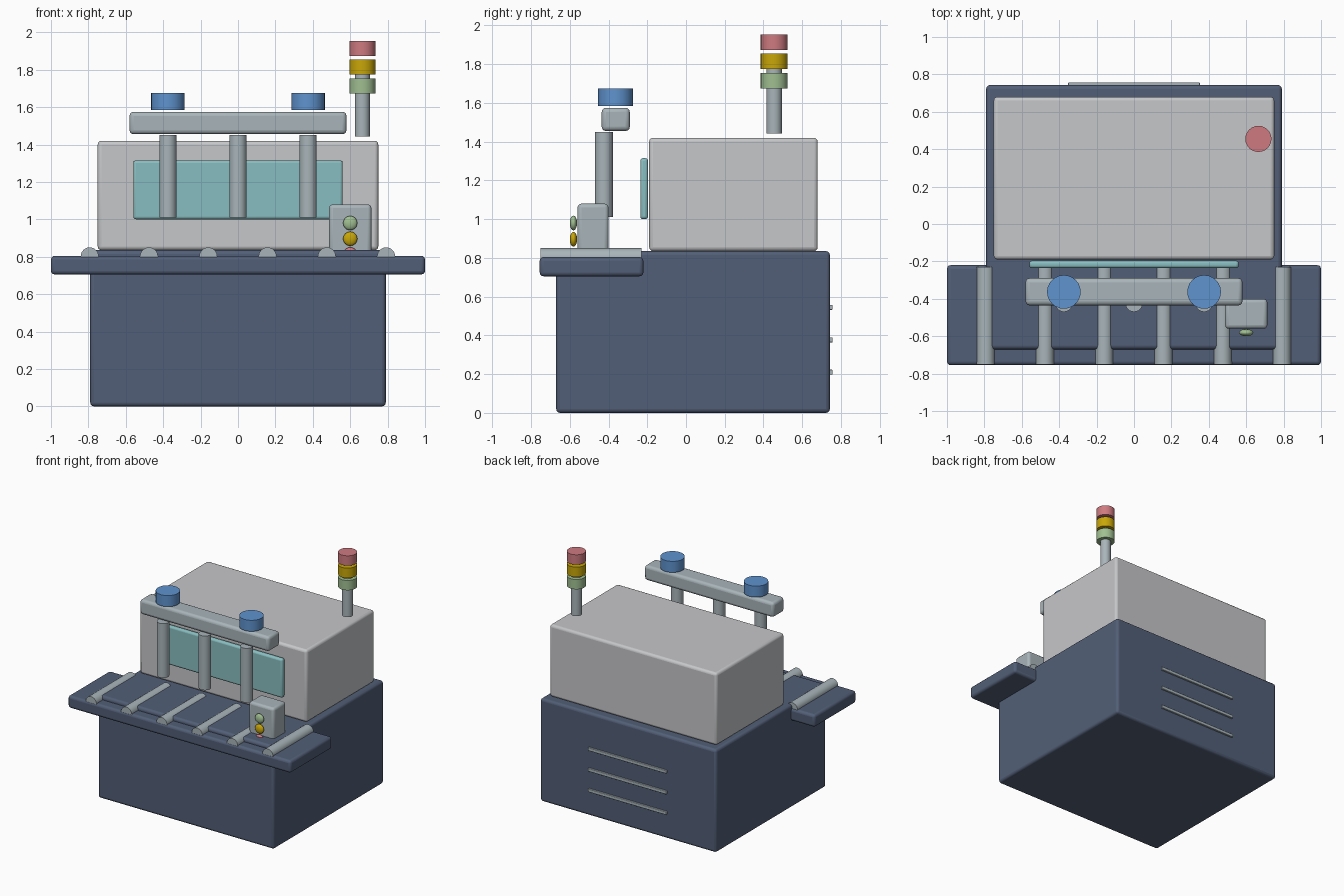
import bpy, math

if "Cube" in bpy.data.objects:
    bpy.data.objects.remove(bpy.data.objects["Cube"])


def material(name, r, g, b):
    def lin(c):
        c /= 255
        return c / 12.92 if c <= 0.04045 else ((c + 0.055) / 1.055) ** 2.4
    m = bpy.data.materials.new(name)
    m.diffuse_color = (lin(r), lin(g), lin(b), 1)
    m.use_nodes = True
    m.node_tree.nodes["Principled BSDF"].inputs["Base Color"].default_value = m.diffuse_color
    return m


NAVY = material("navy paint", 82, 95, 119)
LIGHT = material("light grey paint", 198, 199, 201)
METAL = material("metal", 169, 181, 186)
GLASS = material("teal glass", 137, 190, 193)
BLUE = material("blue", 95, 147, 206)
GREEN = material("green", 160, 191, 145)
YELLOW = material("yellow", 200, 166, 8)
RED = material("red", 206, 122, 128)


def finish(obj, name, mat):
    obj.name = name
    obj.data.materials.append(mat)
    bpy.ops.object.transform_apply(location=False, rotation=True, scale=True)
    bpy.ops.object.shade_smooth_by_angle(angle=math.radians(35))
    return obj


def box(name, mat, x, y, z, bevel=0.02):
    """Rounded box from (min, max) ranges."""
    r = (x, y, z)
    bpy.ops.mesh.primitive_cube_add(size=1, location=[(a + b) / 2 for a, b in r])
    obj = bpy.context.object
    obj.scale = [b - a for a, b in r]
    finish(obj, name, mat)
    if bevel:
        mod = obj.modifiers.new("rounded edges", 'BEVEL')
        mod.width = bevel
        mod.segments = 3
    return obj


def cylinder(name, mat, radius, length, centre, along_y=False):
    rot = (math.pi / 2, 0, 0) if along_y else (0, 0, 0)
    bpy.ops.mesh.primitive_cylinder_add(vertices=24, radius=radius, depth=length,
                                        location=centre, rotation=rot)
    return finish(bpy.context.object, name, mat)


# Cabinet, upper housing and window
box("cabinet", NAVY, (-0.79, 0.79), (-0.67, 0.743), (0, 0.835))
box("housing", LIGHT, (-0.75, 0.75), (-0.19, 0.68), (0.835, 1.42))
box("window", GLASS, (-0.56, 0.56), (-0.236, -0.196), (1.0, 1.315), 0.015)

# Conveyor shelf with rollers
box("conveyor_shelf", NAVY, (-1, 1), (-0.755, -0.22), (0.705, 0.805))
for i in range(6):
    cylinder("roller", METAL, 0.048, 0.52, (-0.793 + i * 0.317, -0.49, 0.802), True)

# Hanging posts, cross beam and knobs
for x in (-0.375, 0, 0.375):
    cylinder("post", METAL, 0.046, 0.44, (x, -0.424, 1.23))
box("cross_beam", METAL, (-0.58, 0.58), (-0.435, -0.29), (1.455, 1.575), 0.022)
for x in (-0.375, 0.375):
    cylinder("knob", BLUE, 0.09, 0.09, (x, -0.363, 1.63))

# Control box with push buttons
box("control_box", METAL, (0.487, 0.713), (-0.56, -0.40), (0.80, 1.08))
for z, mat in ((0.98, GREEN), (0.896, YELLOW), (0.812, RED)):
    bpy.ops.mesh.primitive_uv_sphere_add(segments=20, ring_count=12, radius=0.038,
                                         location=(0.6, -0.581, z))
    bpy.context.object.scale = (1, 0.5, 1)
    finish(bpy.context.object, "button", mat)

# Signal lamp stack
cylinder("lamp_pole", METAL, 0.04, 0.34, (0.665, 0.455, 1.612))
for z, mat in ((1.714, GREEN), (1.814, YELLOW), (1.914, RED)):
    cylinder("signal_lamp", mat, 0.07, 0.08, (0.665, 0.455, z))

# Rear vent slats
for z in (0.21, 0.377, 0.545):
    box("vent_slat", METAL, (-0.352, 0.352), (0.735, 0.757), (z - 0.013, z + 0.013), 0.004)
